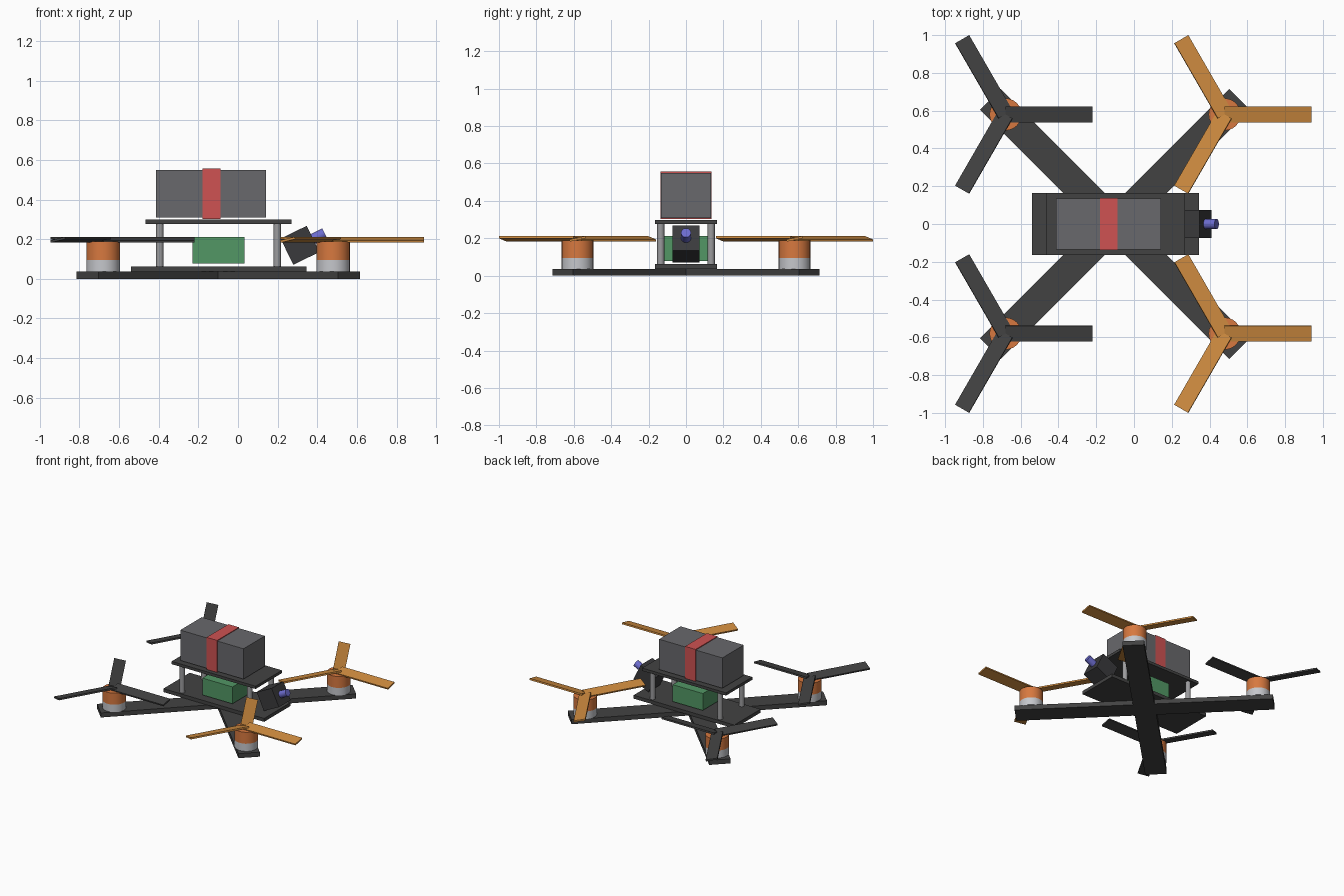
import bpy
import math
from mathutils import Matrix, Vector

if "Cube" in bpy.data.objects:
    bpy.data.objects.remove(bpy.data.objects["Cube"], do_unlink=True)


def material(name, rgb):
    m = bpy.data.materials.new(name)
    m.use_nodes = True
    m.diffuse_color = (*rgb, 1)
    m.node_tree.nodes["Principled BSDF"].inputs["Base Color"].default_value = (*rgb, 1)
    return m


carbon = material("carbon black", (0.055, 0.055, 0.055))
battery_grey = material("battery grey", (0.14, 0.14, 0.15))
strap_red = material("strap red", (0.62, 0.085, 0.085))
board_green = material("board green", (0.085, 0.31, 0.13))
silver = material("silver", (0.56, 0.57, 0.6))
post_grey = material("post grey", (0.33, 0.33, 0.34))
copper = material("copper orange", (0.68, 0.19, 0.05))
amber = material("amber", (0.62, 0.26, 0.05))
camera_black = material("camera black", (0.042, 0.042, 0.045))
lens_blue = material("lens blue", (0.15, 0.15, 0.62))


def finish(name, mat, matrix):
    ob = bpy.context.object
    ob.name = name
    ob.data.materials.append(mat)
    ob.data.transform(matrix)
    return ob


def box(name, mat, size, matrix):
    bpy.ops.mesh.primitive_cube_add(size=1)
    return finish(name, mat, matrix @ Matrix.Diagonal((*size, 1)))


def span(name, mat, x, y, z):
    """Upright box between two x values and two z values, y half width."""
    return box(name, mat, (x[1] - x[0], 2 * y, z[1] - z[0]),
               Matrix.Translation(((x[0] + x[1]) / 2, 0, (z[0] + z[1]) / 2)))


def cylinder(name, mat, radius, depth, matrix, sides=24):
    bpy.ops.mesh.primitive_cylinder_add(radius=radius, depth=depth, vertices=sides)
    ob = finish(name, mat, matrix)
    bpy.ops.object.shade_smooth_by_angle(angle=math.radians(35))
    return ob


move = Matrix.Translation
CX = -0.10       # centre of the frame cross
REACH = 0.58     # motor offset from that centre

# Frame: two crossed arms and two plates
for name, angle in (("arm_bar_a", 45), ("arm_bar_b", -45)):
    box(name, carbon, (1.866, 0.156, 0.036),
        move((CX, 0, 0.018)) @ Matrix.Rotation(math.radians(angle), 4, 'Z'))
span("bottom_plate", carbon, (-0.54, 0.345), 0.165, (0.036, 0.063))
span("top_plate", carbon, (-0.467, 0.27), 0.165, (0.277, 0.299))

# Posts between the plates
for x, end in ((-0.395, "rear"), (0.198, "front")):
    for y, side in ((-0.135, "right"), (0.135, "left")):
        cylinder(f"post_{end}_{side}", post_grey, 0.019, 0.216, move((x, y, 0.17)), 12)

# Electronics, battery and its strap
span("circuit_stack", board_green, (-0.23, 0.034), 0.118, (0.078, 0.212))
span("battery", battery_grey, (-0.413, 0.142), 0.134, (0.309, 0.55))
span("battery_strap", strap_red, (-0.18, -0.088), 0.137, (0.302, 0.556))

# Camera tilted upwards, with its lens
tilt = move((0.313, 0, 0.169)) @ Matrix.Rotation(math.radians(-26), 4, 'Y')
box("camera", camera_black, (0.147, 0.147, 0.147), tilt)
cylinder("camera_lens", lens_blue, 0.027, 0.085,
         tilt @ move((0.096, 0, 0)) @ Matrix.Rotation(math.pi / 2, 4, 'Y'), 16)

# Motors with three-bladed propellers
for sx, end, blade_mat in ((-1, "rear", carbon), (1, "front", amber)):
    for sy, side in ((-1, "right"), (1, "left")):
        at = Vector((CX + sx * REACH, sy * REACH, 0))
        cylinder(f"motor_base_{end}_{side}", silver, 0.085, 0.06,
                 move(at + Vector((0, 0, 0.066))))
        cylinder(f"motor_bell_{end}_{side}", copper, 0.085, 0.091,
                 move(at + Vector((0, 0, 0.1415))))
        for i in range(3):
            turn = (Matrix.Rotation(i * math.tau / 3, 4, 'Z')
                    @ Matrix.Rotation(math.radians(12), 4, 'X'))
            box(f"propeller_blade_{end}_{side}_{i + 1}", blade_mat, (0.46, 0.086, 0.012),
                move(at + Vector((0, 0, 0.197))) @ turn @ move((0.23, 0, 0)))
